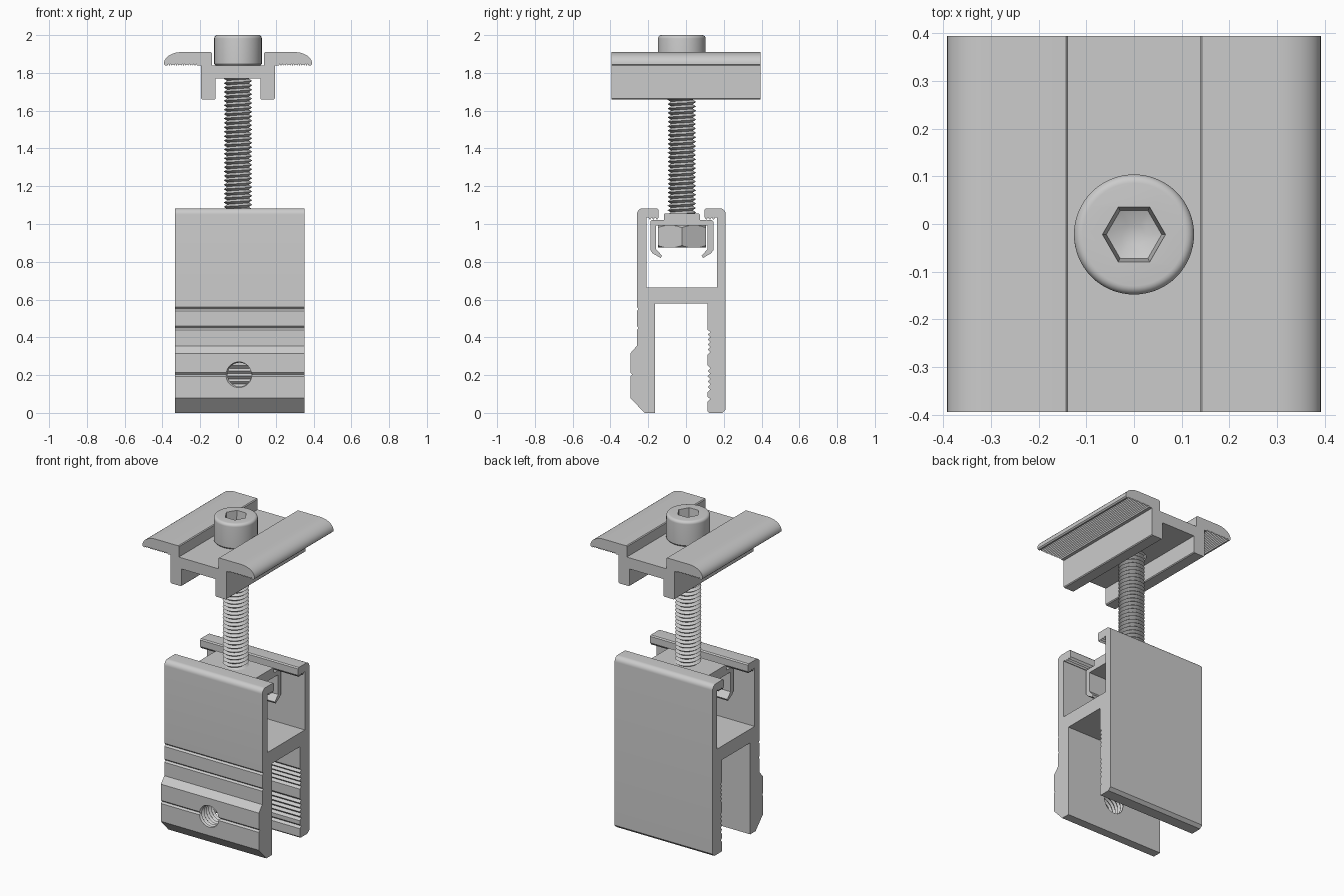
import bpy, bmesh
from math import sin, cos, pi
from mathutils import Matrix, Vector

if "Cube" in bpy.data.objects:
    bpy.data.objects.remove(bpy.data.objects["Cube"])

YC = -0.022  # bolt axis in y


def make(name, bm, smooth=True):
    bmesh.ops.remove_doubles(bm, verts=bm.verts, dist=1e-5)
    bmesh.ops.recalc_face_normals(bm, faces=bm.faces)
    me = bpy.data.meshes.new(name)
    bm.to_mesh(me)
    bm.free()
    ob = bpy.data.objects.new(name, me)
    bpy.context.collection.objects.link(ob)
    return ob


def activate(ob):
    bpy.ops.object.select_all(action='DESELECT')
    ob.select_set(True)
    bpy.context.view_layer.objects.active = ob


def boolean(ob, cutter, op='DIFFERENCE'):
    m = ob.modifiers.new("cut", 'BOOLEAN')
    m.operation, m.solver, m.object = op, 'EXACT', cutter
    activate(ob)
    bpy.ops.object.modifier_apply(modifier=m.name)
    bpy.data.objects.remove(cutter)


def smooth(ob, angle=30):
    activate(ob)
    bpy.ops.object.shade_smooth_by_angle(angle=angle * pi / 180)


def extrude(name, pts, axis, a, b):
    """Extrude a 2D profile along x (pts = y,z) or y (pts = x,z)."""
    bm = bmesh.new()
    co = (lambda p, t: (t, p[0], p[1])) if axis == 'x' else (lambda p, t: (p[0], t, p[1]))
    f = bm.faces.new([bm.verts.new(co(p, a)) for p in pts])
    new = bmesh.ops.extrude_face_region(bm, geom=[f])['geom']
    d = Vector(co((0, 0), b - a))
    bmesh.ops.translate(bm, vec=d, verts=[v for v in new if isinstance(v, bmesh.types.BMVert)])
    return make(name, bm)


def lathe(name, prof, n=48, x=0, y=YC, phase=0):
    """Closed solid from (radius, z) rings."""
    bm = bmesh.new()
    rings = [[bm.verts.new((x + r * cos(2 * pi * i / n + phase), y + r * sin(2 * pi * i / n + phase), z))
              for i in range(n)] for r, z in prof]
    for lo, hi in zip(rings, rings[1:]):
        for i in range(n):
            j = (i + 1) % n
            bm.faces.new((lo[i], lo[j], hi[j], hi[i]))
    bm.faces.new(rings[0])
    bm.faces.new(rings[-1])
    return make(name, bm)


def thread(name, core, major, z0, z1, pitch, n=32):
    """Helical thread with V ridges and flat capped ends."""
    bm = bmesh.new()
    rows = 2 * (int((z1 - z0) / pitch) + 4)
    grid = []
    for i in range(n):
        col, a = [], 2 * pi * i / n
        for j in range(rows):
            z = z0 + (j / 2 + i / n - 1) * pitch
            r = major if j % 2 and z0 < z < z1 else core
            col.append(bm.verts.new((r * cos(a), r * sin(a), min(max(z, z0), z1))))
        grid.append(col)
    for i in range(n):
        nxt, s = grid[(i + 1) % n], 2 if i == n - 1 else 0
        for j in range(rows - 1 - s):
            bm.faces.new((grid[i][j], nxt[j + s], nxt[j + 1 + s], grid[i][j + 1]))
    bmesh.ops.remove_doubles(bm, verts=bm.verts, dist=1e-5)
    bmesh.ops.holes_fill(bm, edges=[e for e in bm.edges if e.is_boundary], sides=0)
    return make(name, bm)


def teeth(a, b, n, off):
    """Zigzag points from a to b, tips displaced by off."""
    a, b, off = Vector(a), Vector(b), Vector(off)
    return [tuple(a.lerp(b, k / (2 * n)) + (off if k % 2 else off * 0)) for k in range(2 * n + 1)]


def arc(cx, cz, rx, rz, a0, a1, n=8):
    return [(cx + rx * cos(a0 + (a1 - a0) * k / n), cz + rz * sin(a0 + (a1 - a0) * k / n))
            for k in range(n + 1)]


def groove(z, y, d=0.01, h=0.01):
    return [(y, z - h), (y + d, z), (y, z + h)]


# rail body: H-section with lips on top, thick front foot and serrated rear leg
body = [(-0.22, 0), (-0.295, 0.08)] + groove(0.203, -0.295)
body += [(-0.295, 0.315), (-0.26, 0.355)] + groove(0.45, -0.26) + groove(0.55, -0.26)
body += arc(-0.228, 1.051, 0.032, 0.032, pi, pi / 2)
body += [(-0.152, 1.083), (-0.145, 1.076)] + teeth((-0.145, 1.035), (-0.2, 1.035), 3, (0, -0.013))
body += [(-0.21, 1.035), (-0.21, 0.665), (0.165, 0.665), (0.165, 1.035)]
body += teeth((0.155, 1.035), (0.098, 1.035), 3, (0, -0.013))
body += [(0.098, 1.076), (0.105, 1.083)]
body += arc(0.178, 1.051, 0.032, 0.032, pi / 2, 0)
body += [(0.21, 0.018), (0.192, 0), (0.122, 0), (0.115, 0.008)]
for lo, hi, n in ((0.06, 0.085, 1), (0.11, 0.25, 5), (0.31, 0.44, 5)):
    body += teeth((0.115, lo), (0.115, hi), n, (0.014, 0))
body += [(0.115, 0.578), (-0.165, 0.578), (-0.165, 0)]
rail = extrude("rail_body", body, 'x', -0.333, 0.352)

# threaded set screw hole through the front foot
hole = thread("hole_cutter", 0.063, 0.073, -0.34, -0.12, 0.0234)
hole.data.transform(Matrix.Translation((0.008, 0, 0.203)) @ Matrix.Rotation(-pi / 2, 4, 'X'))
boolean(rail, hole)
smooth(rail, 25)

# top clamp: symmetric section with toothed wings, centre channel and two legs
half = [(0.118, 1.77), (0.118, 1.665), (0.123, 1.66), (0.19, 1.66), (0.195, 1.665), (0.195, 1.838)]
half += teeth((0.215, 1.838), (0.375, 1.838), 13, (0, 0.009))
half += [(0.385, 1.838), (0.392, 1.845)]
half += arc(0.30, 1.85, 0.092, 0.06, 0.1, pi / 2)
half += [(0.143, 1.91), (0.138, 1.905), (0.138, 1.84)]
clamp = extrude("top_clamp", half + [(-x, z) for x, z in reversed(half)], 'y', -0.394, 0.394)
boolean(clamp, lathe("clamp_hole_cutter", [(0.083, 1.7), (0.083, 1.9)]))
smooth(clamp, 25)

# bolt head with hex socket
head = lathe("bolt_head", [(0.118, 1.838), (0.126, 1.848)] +
             arc(0.108, 1.982, 0.018, 0.018, 0, pi / 2, 6), 64)
boolean(head, lathe("socket_cutter", [(0.025, 1.895), (0.058, 1.91), (0.067, 2.01)], 6))
smooth(head)

# bolt thread
shank = thread("bolt_thread", 0.058, 0.075, 0.88, 1.85, 0.0234)
shank.location.y = YC
smooth(shank, 25)

# spring clip holding the nut under the lips
side = [(0.09, 1.055), (0.095, 1.05), (0.095, 1.02), (0.16, 1.02), (0.167, 1.012), (0.167, 0.862),
        (0.155, 0.845), (0.112, 0.82), (0.105, 0.832), (0.137, 0.868), (0.137, 0.992)]
clip = extrude("nut_clip", [(YC + y, z) for y, z in side] +
               [(YC - y, z) for y, z in reversed(side)], 'x', -0.2, 0.2)
smooth(clip, 20)

# hex nut with chamfered corners
nut = lathe("hex_nut", [(0.147, 0.875), (0.147, 0.992)], 6)
boolean(nut, lathe("nut_chamfer", [(0.122, 0.87), (0.152, 0.89), (0.152, 0.977), (0.122, 0.997)], 64),
        'INTERSECT')
smooth(nut, 15)
